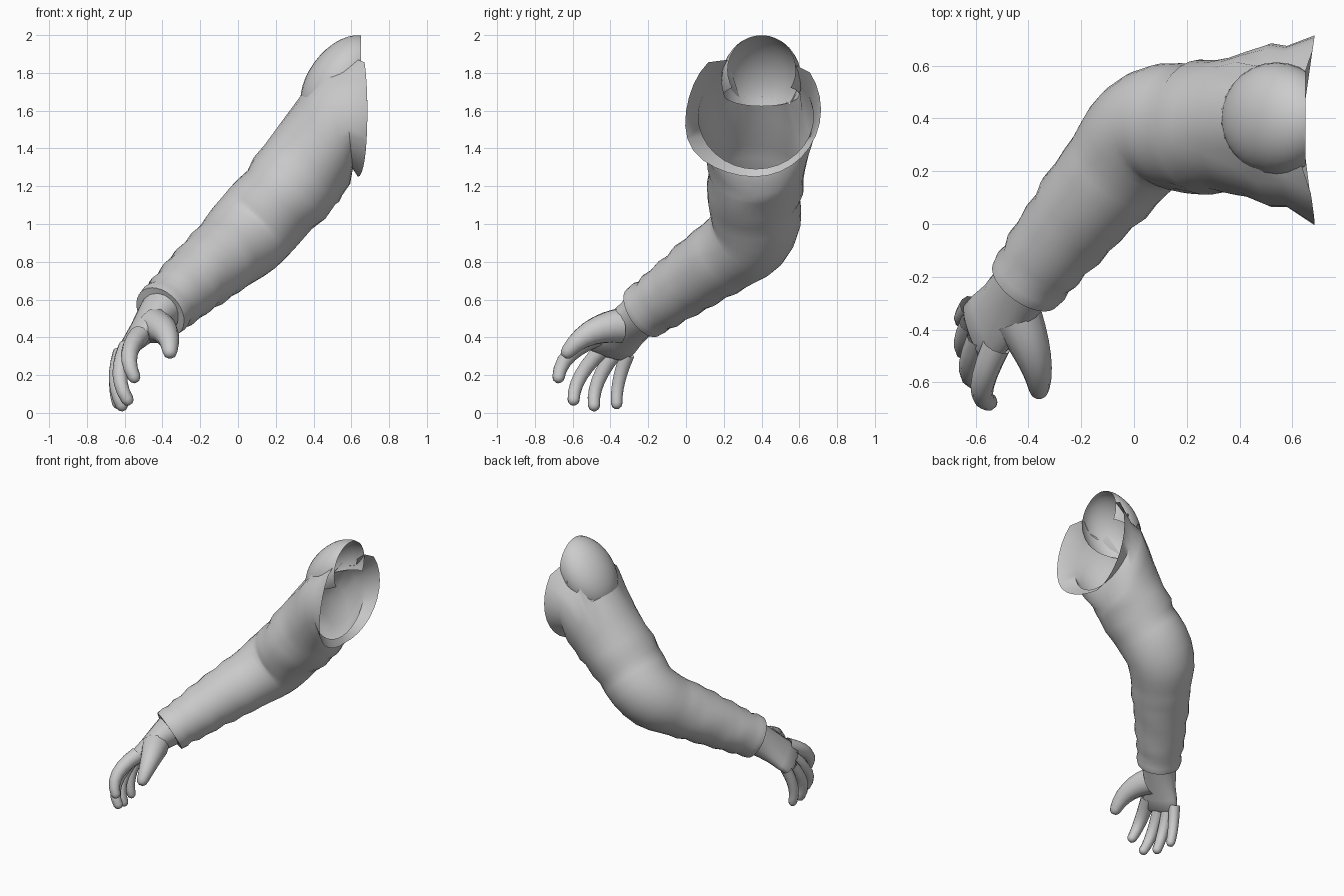
import bpy, bmesh, math
from mathutils import Vector

if "Cube" in bpy.data.objects:
    bpy.data.objects.remove(bpy.data.objects["Cube"], do_unlink=True)

grey = bpy.data.materials.new("plain_grey")
grey.use_nodes = True
colour = (0.6, 0.6, 0.6, 1)
grey.diffuse_color = colour
grey.node_tree.nodes["Principled BSDF"].inputs["Base Color"].default_value = colour


def finish(bm, name, angle=50):
    bmesh.ops.recalc_face_normals(bm, faces=bm.faces)
    mesh = bpy.data.meshes.new(name)
    bm.to_mesh(mesh)
    bm.free()
    mesh.materials.append(grey)
    obj = bpy.data.objects.new(name, mesh)
    bpy.context.collection.objects.link(obj)
    bpy.ops.object.select_all(action="DESELECT")
    obj.select_set(True)
    bpy.context.view_layer.objects.active = obj
    bpy.ops.object.shade_smooth_by_angle(angle=math.radians(angle))


def loft(stations, up, sides, tilts=(), wrinkle=0.0, cap=False):
    """Rings of (x, y, z, half width, half height) joined along their path."""
    bm = bmesh.new()
    centres = [Vector(s[:3]) for s in stations]
    last = len(stations) - 1
    rings = []
    for i, (c, s) in enumerate(zip(centres, stations)):
        n = centres[min(i + 1, last)] - centres[max(i - 1, 0)]
        if i < len(tilts):
            n = Vector((-1, 0, -tilts[i]))
        n.normalize()
        v = (up - n * up.dot(n)).normalized()
        u = n.cross(v)
        ring = []
        for k in range(sides):
            a = math.tau * k / sides
            fold = 1 + wrinkle * math.sin(3 * a + i * 1.7) * (2 < i < last - 1)
            ring.append(bm.verts.new(c + (u * s[3] * math.sin(a) + v * s[4] * math.cos(a)) * fold))
        rings.append(ring)
    for r, q in zip(rings, rings[1:]):
        for k in range(sides):
            j = (k + 1) % sides
            bm.faces.new((r[k], r[j], q[j], q[k]))
    if cap:
        bm.faces.new(rings[-1])
    return bm, rings


Z = Vector((0, 0, 1))

# Sleeve: flared opening, gathered upper arm, round elbow, folded forearm, cuff
sleeve_rings = [
    (.66, .365, 1.605, .35, .355), (.58, .37, 1.57, .305, .28),
    (.52, .375, 1.52, .31, .316), (.445, .38, 1.42, .278, .285),
    (.385, .375, 1.33, .262, .262), (.33, .37, 1.26, .25, .245),
    (.27, .365, 1.19, .257, .25), (.22, .36, 1.13, .243, .23),
    (.17, .37, 1.08, .254, .245), (.12, .38, 1.02, .26, .252),
    (.075, .372, .97, .257, .25), (.035, .342, .93, .247, .242),
    (0, .3, .895, .234, .23), (-.035, .25, .863, .216, .212),
    (-.07, .205, .833, .2, .2), (-.11, .155, .8, .203, .202),
    (-.15, .11, .768, .19, .188), (-.195, .055, .73, .19, .19),
    (-.23, .01, .698, .175, .173), (-.27, -.04, .662, .177, .176),
    (-.31, -.09, .625, .161, .16), (-.34, -.13, .598, .164, .163),
    (-.367, -.165, .574, .148, .147), (-.39, -.198, .553, .155, .155),
    (-.412, -.228, .532, .146, .15), (-.415, -.233, .529, .11, .11),
]
bm, rings = loft(sleeve_rings, Z, 32, tilts=(0, .1, .24, .4, .7), wrinkle=.012)
for i in range(5):
    bmesh.ops.smooth_vert(bm, verts=[v for r in rings[8:15] for v in r], factor=.5,
                          use_axis_x=True, use_axis_y=True, use_axis_z=True)
corner = Vector((0, -.87, -.5))
for v in rings[0]:
    out = (v.co - Vector((.66, .365, 1.605))).normalized()
    v.co.x = .635 + .05 * abs(out.y)
    v.co += corner * .04 * max(0, out.dot(corner)) ** 6

# Shoulder dome is a leaning ellipsoid; the sleeve is opened along its surface
dome_c, dome_r, lean = Vector((.54, .4, 1.76)), Vector((.21, .213, .215)), .5


def to_dome(p):
    d = p - dome_c
    d.z -= lean * d.x
    return Vector(d[i] / dome_r[i] for i in range(3))


def from_dome(q):
    d = Vector(q[i] * dome_r[i] for i in range(3))
    d.z += lean * d.x
    return d + dome_c


def dome_floor(x):
    return 1.52 + .31 * x


hole = [f for f in bm.faces
        if to_dome(f.calc_center_median()).length < 1 and f.calc_center_median().z > 1.68]
seam = {v for f in hole for v in f.verts}
bmesh.ops.delete(bm, geom=hole, context="FACES")
for v in seam:
    if v.is_valid:
        q = to_dome(v.co)
        v.co = from_dome(q.normalized())
        v.co.x = min(v.co.x, .65)
finish(bm, "sleeve")

bm = bmesh.new()
bmesh.ops.create_uvsphere(bm, u_segments=28, v_segments=18, radius=1)
for v in bm.verts:
    v.co = from_dome(v.co)
for point, normal in (((.65, 0, 0), (1, 0, 0)), ((.5, 0, dome_floor(.5)), (.31, 0, -1))):
    bmesh.ops.bisect_plane(bm, geom=bm.verts[:] + bm.edges[:] + bm.faces[:],
                           plane_co=point, plane_no=normal, clear_outer=True)
finish(bm, "shoulder_dome")

# Palm, flat across the knuckle line
palm_rings = [
    (-.4, -.205, .55, .115, .128), (-.44, -.255, .505, .1, .122),
    (-.495, -.325, .44, .076, .127), (-.55, -.38, .378, .057, .137),
    (-.595, -.415, .325, .042, .128), (-.61, -.426, .31, .02, .1),
]
bm, _ = loft(palm_rings, Vector((.09, -.19, .09)), 16, cap=True)
finish(bm, "palm")


# Fingers and thumb follow a bent path and end in a rounded tip
def finger(name, base, bend, tip, r0, r1):
    base, bend, tip = Vector(base), Vector(bend), Vector(tip)
    ctrl = bend * 2 - (base + tip) / 2
    stations = []
    for i in range(7):
        t = i / 6
        p = base * (1 - t) ** 2 + ctrl * 2 * t * (1 - t) + tip * t * t
        r = r0 + (r1 - r0) * t
        stations.append((*p, r, r))
    d = (tip - ctrl).normalized()
    for out, shrink in ((.55, .8), (.9, .4)):
        stations.append((*(tip + d * r1 * out), r1 * shrink, r1 * shrink))
    bm, _ = loft(stations, Vector((1, 0, 0)), 10, cap=True)
    finish(bm, name, 60)


finger("index_finger", (-.52, -.46, .41), (-.575, -.615, .31), (-.55, -.675, .19), .055, .034)
finger("middle_finger", (-.59, -.43, .35), (-.625, -.555, .2), (-.585, -.595, .07), .045, .033)
finger("ring_finger", (-.62, -.375, .32), (-.645, -.465, .17), (-.615, -.487, .04), .043, .033)
finger("little_finger", (-.62, -.31, .31), (-.647, -.355, .17), (-.635, -.367, .05), .04, .031)
finger("thumb", (-.44, -.36, .46), (-.38, -.51, .42), (-.36, -.625, .325), .095, .04)
